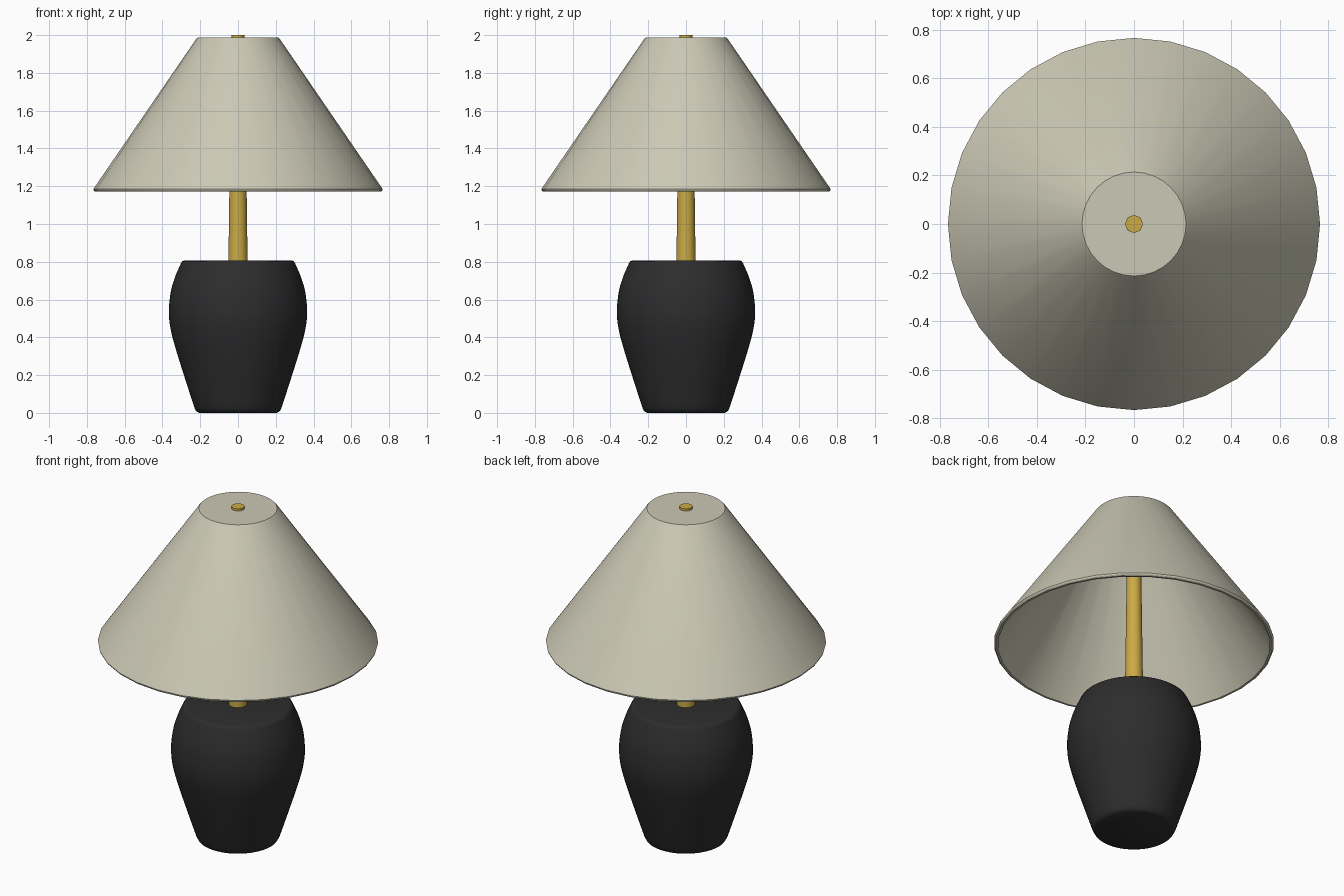
import bpy, bmesh, math
from mathutils import Vector

if "Cube" in bpy.data.objects:
    bpy.data.objects.remove(bpy.data.objects["Cube"])


def material(name, rgb):
    m = bpy.data.materials.new(name)
    m.diffuse_color = (*rgb, 1)
    m.use_nodes = True
    m.node_tree.nodes["Principled BSDF"].inputs["Base Color"].default_value = m.diffuse_color
    return m


def lathe(name, profile, segments, mat, angle=35):
    """Revolve (radius, height) points around z; radius 0 closes the axis."""
    bm = bmesh.new()
    verts = [bm.verts.new((r, 0, z)) for r, z in profile]
    edges = [bm.edges.new(p) for p in zip(verts, verts[1:])]
    bmesh.ops.spin(bm, geom=verts + edges, cent=(0, 0, 0), axis=(0, 0, 1),
                   angle=2 * math.pi, steps=segments, use_duplicate=False)
    bmesh.ops.remove_doubles(bm, verts=bm.verts, dist=0.0005)
    bmesh.ops.recalc_face_normals(bm, faces=bm.faces)
    mesh = bpy.data.meshes.new(name)
    bm.to_mesh(mesh)
    bm.free()
    mesh.materials.append(mat)
    obj = bpy.data.objects.new(name, mesh)
    bpy.context.collection.objects.link(obj)
    bpy.ops.object.select_all(action='DESELECT')
    obj.select_set(True)
    bpy.context.view_layer.objects.active = obj
    bpy.ops.object.shade_smooth_by_angle(angle=math.radians(angle))
    return obj


def smooth_curve(points, steps=4):
    """Catmull-Rom interpolation through profile points."""
    p = [Vector(q) for q in points]
    p = [2 * p[0] - p[1]] + p + [2 * p[-1] - p[-2]]
    out = []
    for a, b, c, d in zip(p, p[1:], p[2:], p[3:]):
        for i in range(steps):
            t = i / steps
            out.append(tuple(0.5 * (2 * b + (c - a) * t
                                    + (2 * a - 5 * b + 4 * c - d) * t * t
                                    + (3 * b - a - 3 * c + d) * t ** 3)))
    return out + [tuple(points[-1])]


cream = material("cream fabric", (0.60, 0.58, 0.46))
brass = material("brass", (0.60, 0.40, 0.06))
black = material("matte black ceramic", (0.026, 0.026, 0.027))

# Ceramic body with a rounded foot and shoulder
side = smooth_curve([(0.23, 0.025), (0.28, 0.18), (0.33, 0.34), (0.358, 0.45),
                     (0.366, 0.54), (0.356, 0.64), (0.333, 0.72), (0.303, 0.79)])
body = [(0, 0), (0.205, 0), (0.22, 0.007)] + side + [(0.296, 0.803), (0.28, 0.808), (0, 0.808)]
lathe("lamp_base", body, 64, black, 50)

# Slightly tapered stem that ends just above the shade
lathe("stem", [(0, 0.78), (0.051, 0.78), (0.035, 2.0), (0, 2.0)], 32, brass)

# Conical shade: closed top, hollow inside, thin rolled lower rim
lathe("shade", [(0, 1.987), (0.214, 1.987), (0.221, 1.98), (0.766, 1.185),
                (0.764, 1.178), (0.757, 1.172), (0.745, 1.172),
                (0.205, 1.967), (0, 1.967)], 32, cream, 30)
